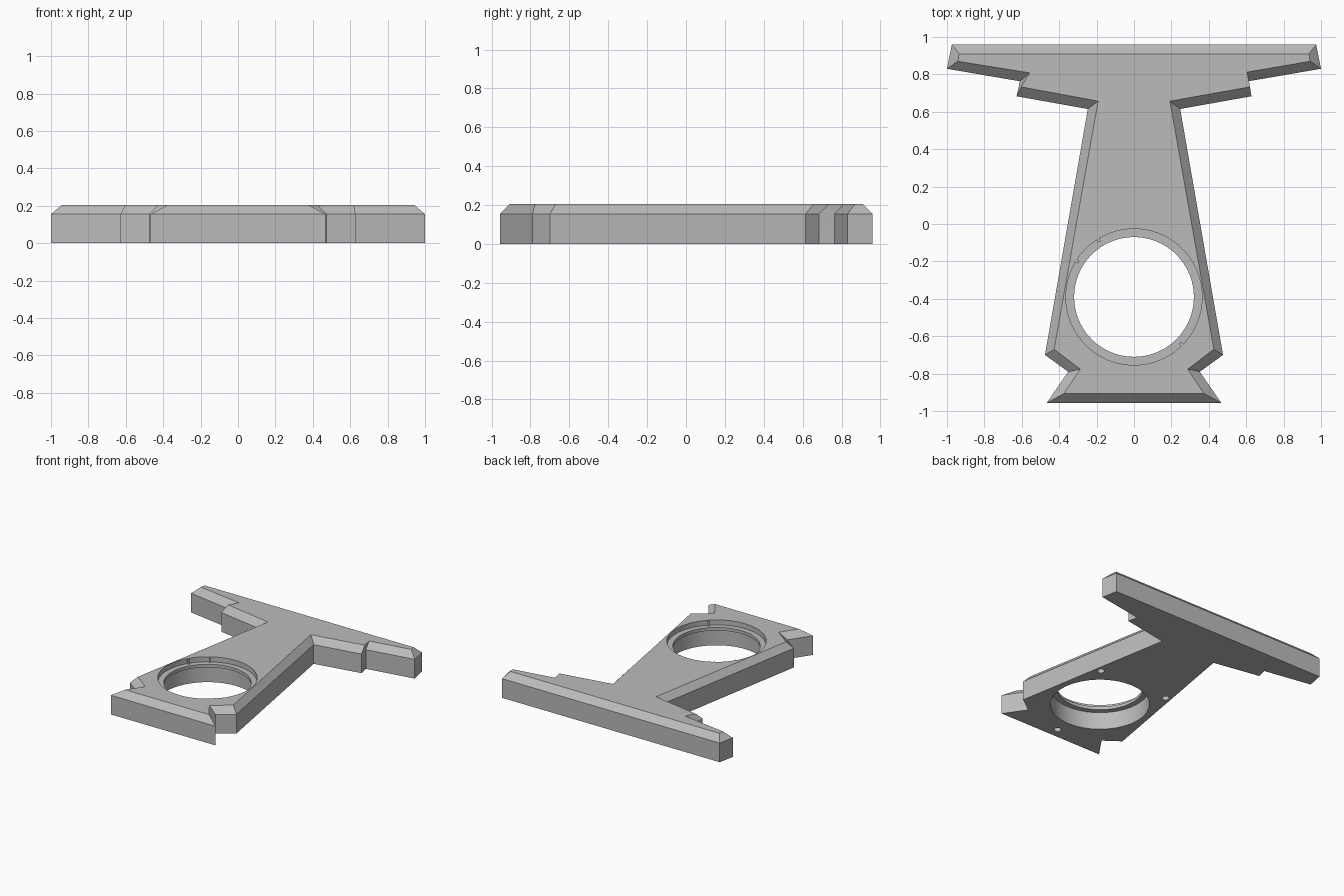
import bpy, bmesh, math
from mathutils import Matrix

if "Cube" in bpy.data.objects:
    bpy.data.objects.remove(bpy.data.objects["Cube"], do_unlink=True)

TOP, SHOULDER = 0.205, 0.155
CENTRE = (0, -0.39)
LIP_LOW, LIP_HIGH = 0.14, 0.165

grey = bpy.data.materials.new("plain grey")
grey.use_nodes = True
grey.diffuse_color = (0.5, 0.5, 0.5, 1)
grey.node_tree.nodes["Principled BSDF"].inputs["Base Color"].default_value = (0.5, 0.5, 0.5, 1)


def make_object(name, bm):
    bmesh.ops.recalc_face_normals(bm, faces=bm.faces)
    mesh = bpy.data.meshes.new(name)
    bm.to_mesh(mesh)
    bm.free()
    obj = bpy.data.objects.new(name, mesh)
    obj.data.materials.append(grey)
    bpy.context.collection.objects.link(obj)
    return obj


def cylinder(name, x, y, radius, low, high, sides):
    bm = bmesh.new()
    bmesh.ops.create_cone(bm, cap_ends=True, segments=sides, radius1=radius, radius2=radius,
                          depth=high - low, matrix=Matrix.Translation((x, y, (low + high) / 2)))
    return make_object(name, bm)


def cut(target, cutter):
    cutter.hide_render = True
    mod = target.modifiers.new("cut", "BOOLEAN")
    mod.operation, mod.solver, mod.object = "DIFFERENCE", "EXACT", cutter
    bpy.context.view_layer.objects.active = target
    bpy.ops.object.modifier_apply(modifier=mod.name)
    bpy.data.objects.remove(cutter, do_unlink=True)


def mirrored(points):
    return [(-x, y) for x, y in reversed(points)]


# Half outlines from the foot to the crossbar: wall line and chamfered top line
wall = [(0.467, -0.957), (0.352, -0.79), (0.476, -0.70), (0.247, 0.615),
        (0.628, 0.683), (0.61, 0.763), (1.0, 0.83), (0.974, 0.96)]
rim = [(0.375, -0.907), (0.287, -0.776), (0.427, -0.67), (0.192, 0.657),
       (0.62, 0.733), (0.605, 0.812), (0.942, 0.87), (0.935, 0.91)]
# The step on the other arm is chamfered as well
rim_other = list(rim)
rim_other[4:6] = [(0.603, 0.733), (0.557, 0.808)]

outer = wall + mirrored(wall)
inner = rim + mirrored(rim_other)

# T-shaped plate with chamfered top edges
bm = bmesh.new()
rings = [[bm.verts.new((x, y, z)) for x, y in line]
         for line, z in ((outer, 0), (outer, SHOULDER), (inner, TOP))]
bm.faces.new(rings[0])
bm.faces.new(rings[2])
for low, high in zip(rings, rings[1:]):
    for i in range(len(low)):
        j = (i + 1) % len(low)
        bm.faces.new((low[i], low[j], high[j], high[i]))
plate = make_object("plate", bm)

# Round opening: recess above and below a thin lip
for name, radius, low, high in (("through_hole", 0.32, -0.1, 0.4),
                                ("upper_recess", 0.364, LIP_HIGH, 0.4),
                                ("lower_recess", 0.364, -0.1, LIP_LOW)):
    cut(plate, cylinder(name, *CENTRE, radius, low, high, 96))

# Blind screw holes underneath
for x, y in ((0, -0.875), (0.31, -0.01), (-0.31, -0.01)):
    cut(plate, cylinder("screw_hole", x, y, 0.027, -0.1, 0.13, 24))

bpy.ops.object.select_all(action="DESELECT")
plate.select_set(True)
bpy.context.view_layer.objects.active = plate
bpy.ops.object.shade_smooth_by_angle(angle=math.radians(15))

# Small locating keys on the wall of the upper recess
for number, degrees in enumerate((122, 148, -45), 1):
    bm = bmesh.new()
    spin = Matrix.Rotation(math.radians(degrees), 4, "Z")
    place = Matrix.Translation((*CENTRE, (LIP_HIGH + TOP) / 2 - 0.002))
    bmesh.ops.create_cube(bm, size=1, matrix=place @ spin @ Matrix.Translation((0.357, 0, 0))
                          @ Matrix.Diagonal((0.018, 0.016, TOP - LIP_HIGH - 0.004, 1)))
    make_object(f"locating_key_{number}", bm)
